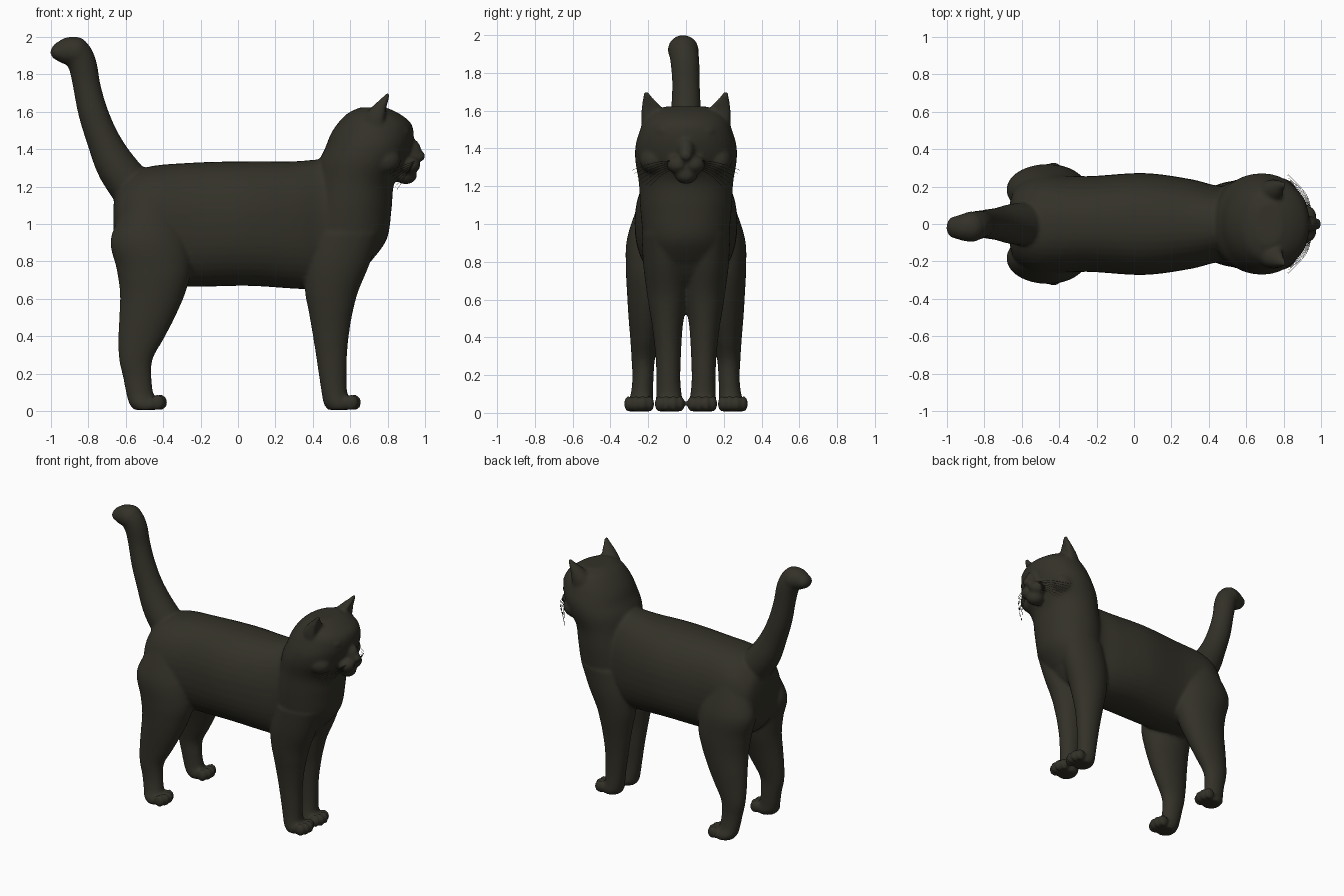
import bpy, bmesh, math
from mathutils import Vector, Matrix

fur = bpy.data.materials.new("dark olive fur")
fur.diffuse_color = (0.033, 0.031, 0.021, 1)


def spline(rows, steps):
    """Catmull-Rom interpolation through rows of numbers."""
    out = []
    for i in range(len(rows) - 1):
        p = [rows[max(0, min(len(rows) - 1, i + k))] for k in (-1, 0, 1, 2)]
        for s in range(steps):
            t = s / steps
            out.append([0.5 * (2 * b + (c - a) * t + (2 * a - 5 * b + 4 * c - d) * t * t
                               + (3 * b - a - 3 * c + d) * t ** 3) for a, b, c, d in zip(*p)])
    return out + [list(rows[-1])]


def loft(bm, rows, power=2.0, dent=0.0, steps=5, n=40):
    """Closed skin through rows of (centre xyz, half axis u xyz, half axis v xyz)."""
    rings = []
    for r in spline(rows, steps):
        c, u, v = Vector(r[0:3]), Vector(r[3:6]), Vector(r[6:9])
        ring = []
        for k in range(n):
            a = 2 * math.pi * k / n
            ca, sa = math.cos(a), math.sin(a)
            x = math.copysign(abs(ca) ** (2 / power), ca)
            y = math.copysign(abs(sa) ** (2 / power), sa)
            if ca > 0:
                x *= 1 - dent * ca
            ring.append(bm.verts.new(c + u * x + v * y))
        rings.append(ring)
    faces = [bm.faces.new(rings[0][::-1]), bm.faces.new(rings[-1])]
    for a, b in zip(rings, rings[1:]):
        for k in range(n):
            faces.append(bm.faces.new((a[k], a[(k + 1) % n], b[(k + 1) % n], b[k])))
    bmesh.ops.recalc_face_normals(bm, faces=faces)


def upright(rows, side=1):
    """Rows of (z, x0, x1, y0, y1) turned into horizontal loft sections."""
    return [((x0 + x1) / 2, side * (y0 + y1) / 2, z, (x1 - x0) / 2, 0, 0, 0, (y1 - y0) / 2, 0)
            for z, x0, x1, y0, y1 in rows]


def ball(bm, c, r):
    bmesh.ops.create_uvsphere(bm, u_segments=24, v_segments=16, radius=1,
                              matrix=Matrix.Translation(c) @ Matrix.Diagonal((*r, 1)))


def finish(bm, name):
    me = bpy.data.meshes.new(name)
    bm.to_mesh(me)
    bm.free()
    me.materials.append(fur)
    ob = bpy.data.objects.new(name, me)
    bpy.context.collection.objects.link(ob)
    for p in me.polygons:
        p.use_smooth = True
    return ob


bm = bmesh.new()

# Trunk: (x, bottom, top, half width)
trunk = [(-0.665, 0.92, 1.10, 0.10), (-0.63, 0.78, 1.21, 0.20), (-0.5, 0.68, 1.30, 0.262),
         (-0.25, 0.665, 1.327, 0.255), (0.05, 0.67, 1.335, 0.272), (0.3, 0.655, 1.335, 0.24),
         (0.45, 0.65, 1.345, 0.205), (0.6, 0.68, 1.33, 0.215), (0.72, 0.82, 1.26, 0.17),
         (0.78, 0.92, 1.15, 0.10)]
loft(bm, [(x, 0, (a + b) / 2, 0, w, 0, 0, 0, (b - a) / 2) for x, a, b, w in trunk], 2.25)

# Chest, neck and head as one upright form
head = [(0.80, 0.38, 0.71, 0.20), (0.92, 0.37, 0.795, 0.225), (1.08, 0.38, 0.82, 0.242),
        (1.22, 0.41, 0.835, 0.250), (1.33, 0.43, 0.90, 0.268), (1.41, 0.467, 0.928, 0.268),
        (1.48, 0.495, 0.938, 0.250), (1.54, 0.535, 0.922, 0.226), (1.59, 0.585, 0.86, 0.185),
        (1.622, 0.65, 0.79, 0.11)]
loft(bm, upright([(z, a, b, -w, w) for z, a, b, w in head]), 2.05)

# Muzzle and chin
ball(bm, (0.925, 0, 1.385), (0.055, 0.045, 0.07))
ball(bm, (0.965, 0, 1.362), (0.036, 0.034, 0.03))
ball(bm, (0.895, 0, 1.262), (0.062, 0.06, 0.05))

front_leg = [(0.95, 0.40, 0.76, -0.01, 0.235), (0.78, 0.36, 0.70, -0.01, 0.226),
             (0.64, 0.358, 0.642, -0.01, 0.208), (0.54, 0.376, 0.615, 0.004, 0.193),
             (0.45, 0.392, 0.598, 0.018, 0.178), (0.32, 0.413, 0.583, 0.026, 0.163),
             (0.18, 0.434, 0.58, 0.03, 0.156), (0.09, 0.448, 0.585, 0.022, 0.158),
             (0.04, 0.458, 0.61, 0.012, 0.162), (0.008, 0.48, 0.60, 0.025, 0.15)]
hind_leg = [(1.10, -0.60, -0.34, 0.06, 0.255), (0.92, -0.68, -0.27, 0.05, 0.313),
            (0.76, -0.648, -0.25, 0.05, 0.318), (0.63, -0.63, -0.282, 0.07, 0.312),
            (0.50, -0.634, -0.338, 0.11, 0.304), (0.39, -0.639, -0.395, 0.14, 0.295),
            (0.28, -0.635, -0.455, 0.165, 0.288), (0.18, -0.613, -0.462, 0.172, 0.284),
            (0.09, -0.595, -0.45, 0.175, 0.295), (0.04, -0.58, -0.42, 0.172, 0.318),
            (0.008, -0.555, -0.43, 0.185, 0.31)]

for s in (1, -1):
    # Legs and toes
    loft(bm, upright(front_leg, s))
    loft(bm, upright(hind_leg, s))
    for px, py in ((0.605, 0.086), (-0.43, 0.248)):
        for k, (off, fwd) in enumerate(((-0.056, 0), (-0.02, 0.016), (0.02, 0.016), (0.056, 0))):
            ball(bm, (px + fwd, s * (py + off), 0.048), (0.038, 0.024, 0.042))
    # Whisker pads, brows and cheeks
    ball(bm, (0.91, s * 0.042, 1.315), (0.064, 0.06, 0.05))
    ball(bm, (0.885, s * 0.095, 1.492), (0.035, 0.06, 0.028))
    ball(bm, (0.78, s * 0.17, 1.34), (0.09, 0.075, 0.075))
    # Ears, hollow towards the front
    loft(bm, [(0.735, s * 0.165, 1.50, 0.085, 0, 0, 0, 0.07, 0),
              (0.748, s * 0.172, 1.57, 0.078, 0, 0, 0, 0.066, 0),
              (0.768, s * 0.185, 1.625, 0.054, 0, 0, 0, 0.048, 0),
              (0.792, s * 0.203, 1.67, 0.028, 0, 0, 0, 0.026, 0),
              (0.806, s * 0.212, 1.702, 0.011, 0, 0, 0, 0.011, 0)], 2.0, 0.55)

# Tail: (x, y, z, radius) with sections square to the path
tail = spline([(-0.53, 0, 1.15, 0.12), (-0.645, 0, 1.30, 0.108), (-0.72, 0, 1.45, 0.088),
               (-0.775, 0, 1.60, 0.079), (-0.808, 0, 1.74, 0.073), (-0.83, -0.005, 1.85, 0.076),
               (-0.87, -0.015, 1.92, 0.078), (-0.935, -0.018, 1.922, 0.066),
               (-0.985, -0.018, 1.925, 0.035)], 3)
rows = []
for i, (x, y, z, r) in enumerate(tail):
    a, b = tail[max(0, i - 1)], tail[min(len(tail) - 1, i + 1)]
    d = Vector((b[0] - a[0], 0, b[2] - a[2])).normalized()
    rows.append((x, y, z, d.z * r, 0, -d.x * r, 0, r, 0))
loft(bm, rows, steps=1)
ball(bm, (-0.87, -0.015, 1.922), (0.078, 0.082, 0.078))
ball(bm, (-0.955, -0.018, 1.918), (0.047, 0.06, 0.045))

# Fuse the parts into one smooth skin
body = finish(bm, "cat_body")
rem = body.modifiers.new("fuse", 'REMESH')
rem.mode = 'VOXEL'
rem.voxel_size = 0.011
rem.use_smooth_shade = True
smo = body.modifiers.new("soften", 'SMOOTH')
smo.factor = 0.5
smo.iterations = 5
bpy.context.view_layer.objects.active = body
body.select_set(True)
for m in ("fuse", "soften"):
    bpy.ops.object.modifier_apply(modifier=m)

# Eyes
for s, label in ((1, "left"), (-1, "right")):
    bm = bmesh.new()
    ball(bm, (0.883, s * 0.103, 1.445), (0.026, 0.036, 0.02))
    finish(bm, label + "_eye")

# Nose tip
bm = bmesh.new()
ball(bm, (0.975, 0, 1.365), (0.022, 0.024, 0.016))
finish(bm, "nose")

# Whiskers: thin tapering strands sweeping back and down
for s, label in ((1, "left"), (-1, "right")):
    bm = bmesh.new()
    for k in range(7):
        f = k / 6
        path = spline([(0.945 - 0.02 * f, s * 0.07, 1.335 - 0.045 * f),
                       (0.915 - 0.02 * f, s * (0.165 - 0.03 * f), 1.325 - 0.07 * f),
                       (0.80 + 0.05 * f, s * (0.285 - 0.08 * f), 1.285 - 0.10 * f)], 5)
        loft(bm, [(x, y, z, 0.002 - 0.00012 * i, 0, 0, 0, 0, 0.002 - 0.00012 * i)
                  for i, (x, y, z) in enumerate(path)], steps=1, n=5)
    finish(bm, label + "_whiskers")
